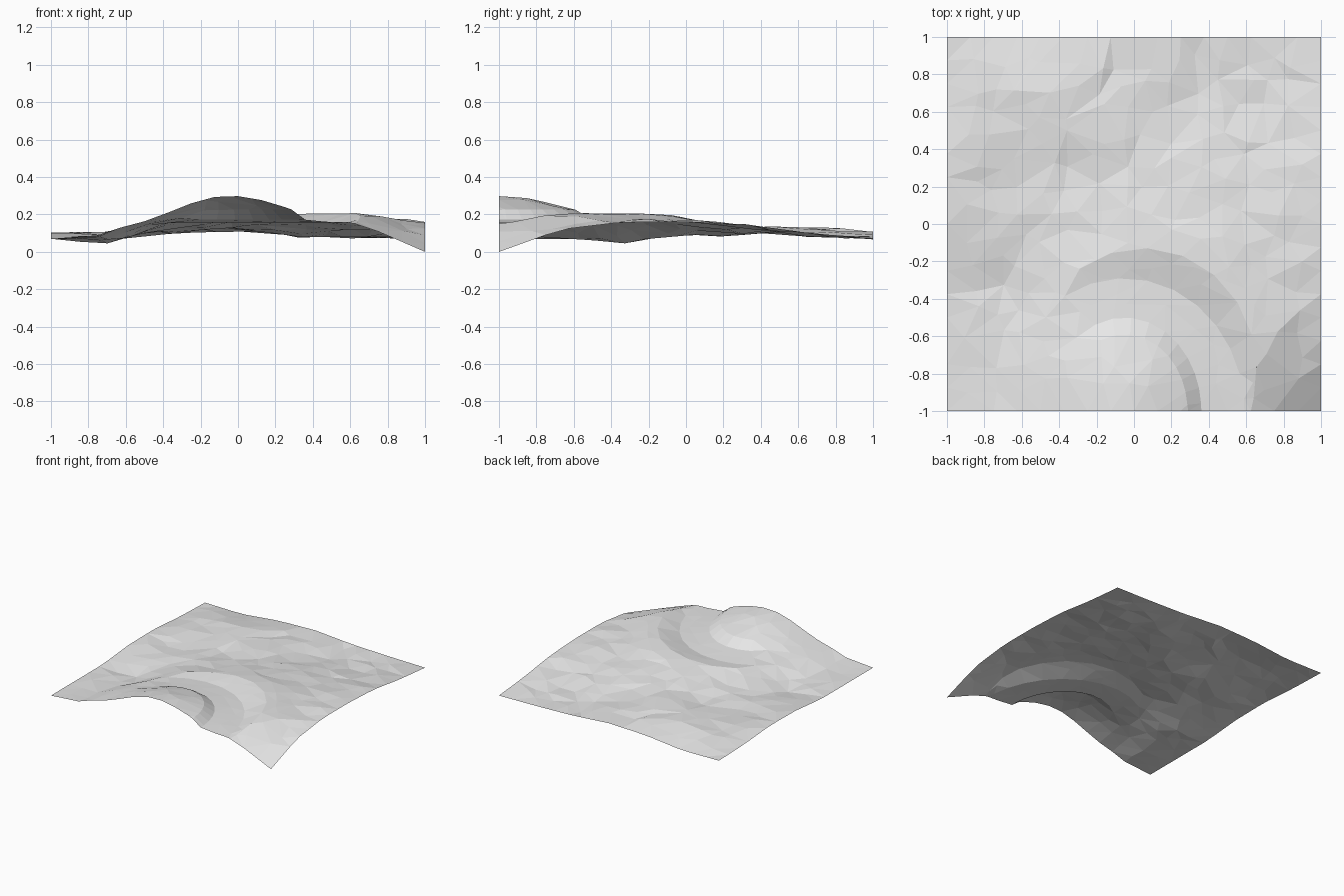
import bpy, math, random
from mathutils import Vector
from mathutils.geometry import delaunay_2d_cdt

if "Cube" in bpy.data.objects:
    bpy.data.objects.remove(bpy.data.objects["Cube"])

random.seed(4)

# Coarse ground heights, back row first, step 1/3
GROUND = [
    (.07, .065, .10, .11, .085, .075, .07),
    (.08, .115, .14, .115, .085, .085, .10),
    (.105, .085, .105, .14, .135, .125, .145),
    (.10, .085, .12, .165, .18, .17, .16),
    (.07, .045, .165, .19, .205, .19, .16),
    (.07, .075, .15, .19, .19, .20, .12),
    (.07, .095, .20, .25, .19, .145, 0),
]
CX, CY = -.05, -1.0          # hill centre
FADE0, FADE1 = 1.95, 2.4     # angles where the path dies out


def lerp(a, b, t):
    return a + (b - a) * max(0, min(1, t))


def ground(x, y):
    u, v = (x + 1) * 3, (1 - y) * 3
    i, j = min(5, int(u)), min(5, int(v))
    a = lerp(GROUND[j][i], GROUND[j][i + 1], u - i)
    b = lerp(GROUND[j + 1][i], GROUND[j + 1][i + 1], u - i)
    return lerp(a, b, v - j)


def bank_top(th):
    return 1.05 + .22 * max(0, math.sin(math.pi * th / 2.15))


def height(x, y):
    dx, dy = x - CX, y - CY
    wx = .5 if dx > 0 else .42
    g = math.exp(-(dx / wx) ** 2 - (dy / .6) ** 2)
    hill = .1 * min(1, g * 8) + .2 * g
    base = ground(x, y)
    plain = max(base, hill)
    th = math.atan2(dy, dx)
    n_in = math.hypot(dx / .41, dy / .5)
    n_out = math.hypot(dx / .64, dy / .71)
    # raised lip along the bank, fading outward
    lip = .010 * max(0, 1 - abs(n_out - bank_top(th)) / .3) * min(1, max(0, th - .1) * 4)
    base += lip
    if n_in < 1:                       # hill and its cliff
        z = lerp(hill, .172, (n_in - .82) / .18)
    elif n_out < 1:                    # sunken path
        z = lerp(.172, .156, (n_in - 1) / .4)
    else:                              # outer bank
        z = lerp(.156, base, (n_out - 1) / (bank_top(th) - 1))
    return lerp(z, plain, (th - FADE0) / (FADE1 - FADE0))


pts, edges = [], []

# Outline
N = 16
for k in range(N):
    t = -1 + 2 * k / N
    pts += [Vector((t, -1)), Vector((1, t)), Vector((-t, 1)), Vector((-1, -t))]
pts += [Vector((.29, -1)), Vector((.36, -1)), Vector((.59, -1))]

# Break lines: cliff top, cliff foot, bank foot, bank top
RINGS = [(.41, .5, lambda t: .82, 1.9), (.41, .5, lambda t: 1.0, 1.9),
         (.64, .71, lambda t: 1.0, 2.05), (.64, .71, bank_top, 2.1)]
for rx, ry, f, end in RINGS:
    steps = 9
    for k in range(steps + 1):
        th = .1 + (end - .1) * k / steps
        r = f(th) / math.hypot(math.cos(th) / rx, math.sin(th) / ry)
        if k:
            edges.append((len(pts) - 1, len(pts)))
        pts.append(Vector((CX + r * math.cos(th), CY + r * math.sin(th))))

# Scattered interior points
fixed = list(pts)
M = 15
for i in range(1, M):
    for j in range(1, M):
        p = Vector((-1 + 2 * i / M + random.uniform(-.045, .045),
                    -1 + 2 * j / M + random.uniform(-.045, .045)))
        if min((p - q).length for q in fixed) > .065:
            pts.append(p)

vs, _, fs, *_ = delaunay_2d_cdt(pts, edges, [], 0, 1e-5)

verts = []
for p in vs:
    z = height(p.x, p.y)
    near_ring = math.hypot((p.x - CX) / .9, (p.y - CY) / .95) < 1
    if not near_ring and max(abs(p.x), abs(p.y)) < .99:
        z += random.uniform(-.010, .010)
    verts.append((p.x, p.y, max(0, z)))

faces = []
for f in fs:
    a, b, c = (vs[i] for i in f)
    area = (b - a).cross(c - a)
    if abs(area) > 1e-7:
        faces.append(tuple(f) if area > 0 else tuple(reversed(f)))

# Ground sheet
mesh = bpy.data.meshes.new("terrain")
mesh.from_pydata(verts, [], faces)
mesh.update()
terrain = bpy.data.objects.new("terrain", mesh)
bpy.context.collection.objects.link(terrain)

mat = bpy.data.materials.new("light grey")
mat.diffuse_color = (.8, .8, .8, 1)
mat.use_nodes = True
mat.node_tree.nodes["Principled BSDF"].inputs["Base Color"].default_value = mat.diffuse_color
mesh.materials.append(mat)
